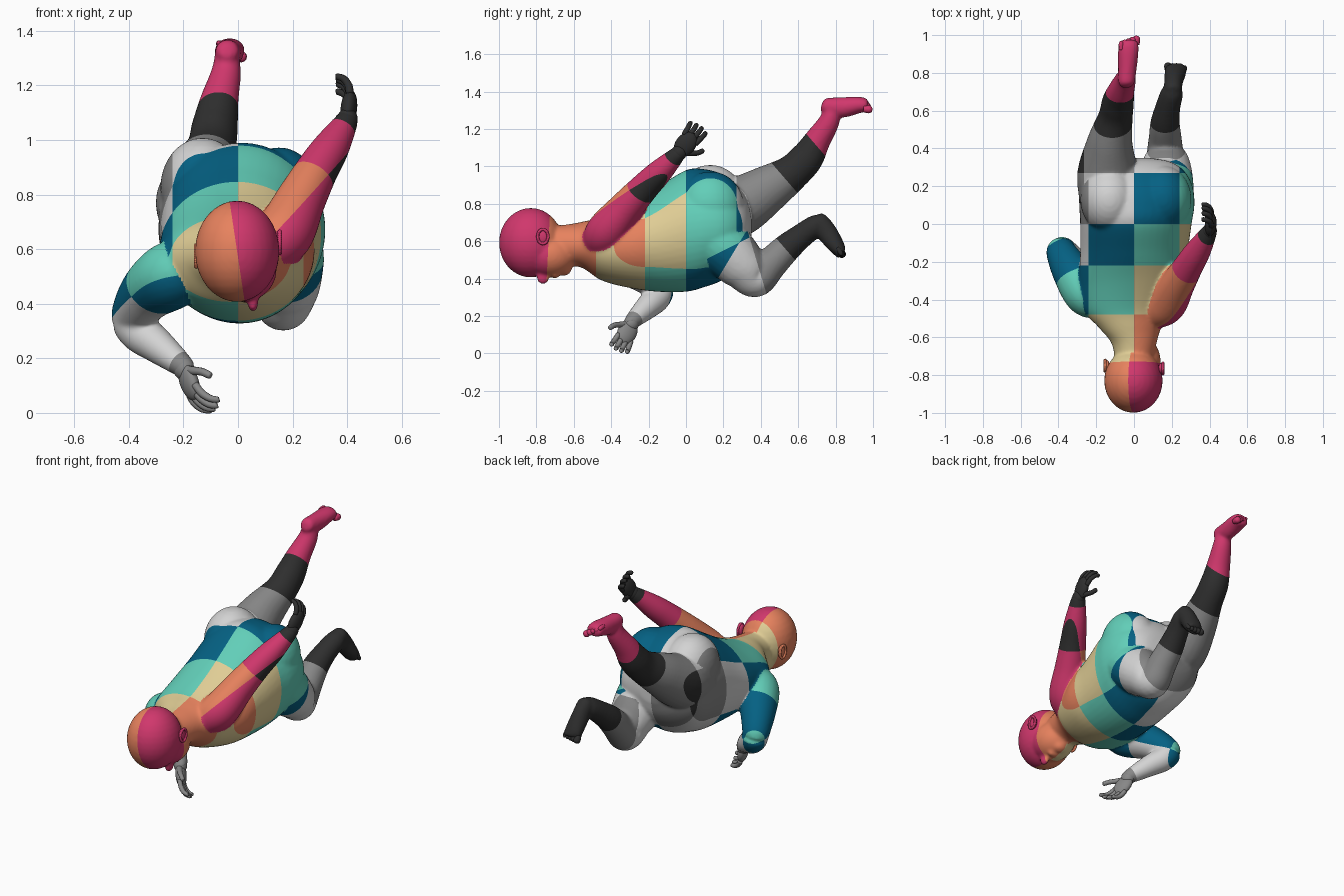
import bpy, bmesh
from math import pi, sin, cos
from mathutils import Vector, Matrix
from mathutils.bvhtree import BVHTree

if "Cube" in bpy.data.objects:
    bpy.data.objects.remove(bpy.data.objects["Cube"])

# Eight colours, used as a repeating sequence over the body
PALETTE = [("pink", "CF3A6C"), ("orange", "E8825F"), ("sand", "DFCC94"), ("teal", "62CDB7"),
           ("blue", "0D6182"), ("light grey", "D2D2D2"), ("grey", "868686"), ("charcoal", "323232")]


def linear(h):
    return [(int(h[i:i + 2], 16) / 255) ** 2.2 for i in (0, 2, 4)] + [1]


MATS = []
for label, code in PALETTE:
    m = bpy.data.materials.new(label)
    m.diffuse_color = linear(code)
    m.use_nodes = True
    m.node_tree.nodes["Principled BSDF"].inputs["Base Color"].default_value = m.diffuse_color
    MATS.append(m)


def loft(bm, rows, part=0, axis=None, seg=24, sub=8):
    """Smooth tube through rows of (x, y, z, radius across, radius up)."""
    P = [Vector(r if len(r) == 5 else (*r, r[3])) for r in rows]
    P = [P[0] * 2 - P[1]] + P + [P[-1] * 2 - P[-2]]
    path = []
    for i in range(1, len(P) - 2):
        a, b, c, d = P[i - 1:i + 3]
        for k in range(sub):
            t = k / sub
            path.append(0.5 * (2 * b + (c - a) * t + (2 * a - 5 * b + 4 * c - d) * t * t
                               + (3 * b - a - 3 * c + d) * t ** 3))
    path.append(P[-2])
    rings = []
    for i, p in enumerate(path):
        t = axis or (path[min(i + 1, len(path) - 1)] - path[max(i - 1, 0)]).to_3d()
        t = Vector(t).normalized()
        u = t.cross(Vector((0, 0, 1))).normalized()
        v = u.cross(t)
        c = Vector(p[:3])
        rings.append([bm.verts.new(c + u * (p[3] * cos(2 * pi * k / seg)) + v * (p[4] * sin(2 * pi * k / seg)))
                      for k in range(seg)])
    faces = [bm.faces.new(rings[0][::-1]), bm.faces.new(rings[-1])]
    for r, s in zip(rings, rings[1:]):
        faces += [bm.faces.new((r[k], r[(k + 1) % seg], s[(k + 1) % seg], s[k])) for k in range(seg)]
    for f in faces:
        f.material_index = part
    bmesh.ops.recalc_face_normals(bm, faces=faces)


def blob(bm, co, size, part=0, rot=None, seg=32):
    """Ellipsoid."""
    mat = Matrix.Translation(co) @ (rot or Matrix()) @ Matrix.Diagonal((*size, 1))
    res = bmesh.ops.create_uvsphere(bm, u_segments=seg, v_segments=seg // 2, radius=1, matrix=mat)
    for f in {f for v in res["verts"] for f in v.link_faces}:
        f.material_index = part


def make(name, bm, mats):
    me = bpy.data.meshes.new(name)
    for m in mats:
        me.materials.append(m)
    bm.to_mesh(me)
    bm.free()
    me.shade_smooth()
    ob = bpy.data.objects.new(name, me)
    bpy.context.collection.objects.link(ob)
    return ob


TORSO, HEAD, R_ARM, L_ARM, R_LEG, L_LEG = range(6)
bm = bmesh.new()

# Torso with neck and buttocks
loft(bm, [(0, -.72, .58, .10, .10), (0, -.63, .58, .12, .11), (-.02, -.55, .58, .165, .125),
          (-.03, -.45, .56, .24, .17), (-.01, -.3, .575, .28, .225), (0, -.15, .61, .285, .28),
          (.01, 0, .655, .295, .325), (.015, .1, .67, .305, .315), (.01, .2, .675, .30, .28),
          (0, .28, .68, .265, .21), (0, .33, .68, .19, .13), (0, .35, .68, .08, .05)],
     TORSO, axis=(0, 1, 0), seg=48)
blob(bm, (-.13, .13, .825), (.155, .18, .183), TORSO)
blob(bm, (.15, .13, .785), (.155, .18, .188), TORSO)

# Head: skull, jaw, nose, lips
blob(bm, (-.003, -.83, .592), (.155, .17, .186), HEAD)
blob(bm, (.02, -.73, .525), (.122, .145, .118), HEAD)
blob(bm, (.055, -.765, .405), (.02, .035, .036), HEAD)
blob(bm, (.04, -.70, .418), (.04, .022, .018), HEAD)
blob(bm, (.03, -.655, .455), (.05, .045, .04), HEAD)

# Arms
loft(bm, [(-.18, -.40, .53, .11), (-.25, -.36, .50, .125), (-.33, -.25, .44, .105), (-.385, -.15, .355, .08),
          (-.365, -.155, .30, .075), (-.30, -.205, .25, .066), (-.20, -.29, .17, .042),
          (-.185, -.30, .155, .03)], R_ARM)
loft(bm, [(.10, -.46, .60, .10), (.17, -.42, .66, .108), (.23, -.32, .78, .092), (.29, -.22, .89, .078),
          (.34, -.14, .97, .068), (.40, -.04, 1.07, .042), (.41, -.025, 1.085, .03)], L_ARM)

# Legs and feet
loft(bm, [(-.14, .12, .74, .15), (-.14, .27, .78, .16), (-.128, .43, .875, .122, .13),
          (-.098, .565, .965, .092, .098), (-.085, .645, 1.045, .085, .09), (-.07, .70, 1.135, .072),
          (-.045, .765, 1.24, .056), (-.04, .78, 1.31, .045)], R_LEG)
loft(bm, [(-.04, .725, 1.33, .02), (-.04, .745, 1.325, .042), (-.035, .83, 1.315, .05, .055),
          (-.03, .92, 1.328, .055, .045), (-.03, .965, 1.328, .05, .035), (-.03, .975, 1.328, .02)], R_LEG)
loft(bm, [(.16, .12, .63, .15), (.165, .22, .55, .15), (.17, .31, .46, .13), (.165, .375, .40, .1),
          (.165, .45, .475, .088), (.165, .535, .56, .078), (.18, .62, .63, .066), (.20, .69, .68, .06),
          (.205, .715, .69, .05)], L_LEG)
loft(bm, [(.205, .695, .735, .02), (.205, .71, .715, .045), (.21, .755, .645, .05, .055),
          (.22, .81, .565, .058, .042), (.22, .825, .535, .05, .03), (.22, .83, .53, .02)], L_LEG)

# Fuse the parts into one skin, remembering which part each spot came from
bm.faces.ensure_lookup_table()
tree = BVHTree.FromBMesh(bm)
ids = [f.material_index for f in bm.faces]
body = make("body", bm, MATS)
rm = body.modifiers.new("fuse", 'REMESH')
rm.mode = 'VOXEL'
rm.voxel_size = .0085
sm = body.modifiers.new("soften", 'SMOOTH')
sm.factor = .5
sm.iterations = 12
deps = bpy.context.evaluated_depsgraph_get()
skin = bpy.data.meshes.new_from_object(body.evaluated_get(deps))

# Colour rules: first colour, then planes (point, normal, step) that each advance the sequence
X, Y = (-1, 0, 0), (0, 1, 0)
SHIN, ARM = (0, .75, .65), (.45, .55, .7)
RULES = {
    TORSO: (-1, [((x, 0, 0), X, 1) for x in (.24, 0, -.24)]
            + [((0, y, 0), Y, 1) for y in (-.73, -.48, -.22, 0, .27)]),
    HEAD: (0, [((-.03, 0, .77), (-1, 0, -.15), 1), ((0, -.735, .6), (0, 1, -.05), 1)]),
    R_ARM: (3, [((-.35, -.33, .43), (-.3, .8, -.45), 1), ((-.38, -.15, .35), (.1, -.35, -.9), 1),
                ((-.22, -.275, .185), (.7, -.5, -.55), 1), ((-.395, -.11, .30), (-.45, .85, -.25), -1)]),
    L_ARM: (1, [((.27, -.25, .87), ARM, -1), ((.385, -.07, 1.04), ARM, -1),
                ((.32, -.216, .866), (.7, .035, -.68), -1)]),
    R_LEG: (5, [((-.265, 0, 0), X, 1), ((0, .27, 0), Y, 1), ((-.1, .525, .94), SHIN, 1),
                ((-.08, .685, 1.125), SHIN, 1)]),
    L_LEG: (4, [((0, .17, .4), (0, 1, -.6), 1), ((.17, .4, .42), (0, 1, .3), 1),
                ((.17, .535, .555), SHIN, 1), ((0, .1, .5), (0, -.5, 1), -1)]),
}

bm = bmesh.new()
bm.from_mesh(skin)
for f in bm.faces:
    f.material_index = ids[tree.find_nearest(f.calc_center_median())[2]]
    f.smooth = True
for part, (first, cuts) in RULES.items():
    for co, no, step in cuts:
        co, no = Vector(co), Vector(no).normalized()
        near = [f for f in bm.faces if f.material_index == part
                and abs((f.verts[0].co - co).dot(no)) < .03]
        if near:
            geom = near + list({e for f in near for e in f.edges}) + list({v for f in near for v in f.verts})
            bmesh.ops.bisect_plane(bm, geom=geom, dist=1e-5, plane_co=co, plane_no=no)
for f in bm.faces:
    first, cuts = RULES[f.material_index]
    c = f.calc_center_median()
    f.material_index = (first + sum(s for co, no, s in cuts if (c - Vector(co)).dot(Vector(no)) > 0)) % 8
bpy.data.objects.remove(body)
body = make("body", bm, MATS)


# Hands: palm, four curled fingers, thumb
def hand(name, wrist, fwd, wide, curl, mat):
    w, f, s, c = Vector(wrist), Vector(fwd).normalized(), Vector(wide).normalized(), Vector(curl)
    rot = Matrix((s, f, s.cross(f))).transposed().to_4x4()
    bm = bmesh.new()
    blob(bm, w + f * .06, (.054, .075, .03), rot=rot)
    blob(bm, w + f * .005, (.042, .045, .038), rot=rot)

    def finger(pts, r):
        loft(bm, [(*p, q) for p, q in zip(pts, (r, r, r * .9, r * .8, r * .25))], seg=10, sub=4)
    for i in range(4):
        b = w + f * .095 + s * ((i - 1.5) * .026)
        spread = s * ((i - 1.5) * .006)
        k = (.85, 1, 1.05, .95)[i]
        finger([b, b + f * .04 * k + c * .008 + spread * .5, b + f * .07 * k + c * .028 + spread,
                b + f * .08 * k + c * .054 + spread, b + f * .08 * k + c * .06 + spread], .0145)
    finger([w + f * .02 + s * .02, w + f * .045 + s * .055 + c * .01, w + f * .065 + s * .08 + c * .025,
            w + f * .09 + s * .095 + c * .04, w + f * .094 + s * .097 + c * .043], .016)
    make(name, bm, [mat])


hand("left_hand", (.40, -.04, 1.07), (.1, .6, .75), (0, .75, -.62), (-1, 0, .1), MATS[7])
hand("right_hand", (-.20, -.29, .165), (.35, -.4, -.85), (.25, -.8, .45), (1, 0, .1), MATS[6])


# Toes: a row from big toe to little toe
def toes(name, big, little, fwd, mat):
    a, b, f = Vector(big), Vector(little), Vector(fwd)
    bm = bmesh.new()
    for i in range(5):
        p, r = a.lerp(b, i / 4), .021 - .002 * i
        loft(bm, [(*(p - f * .03), r * .8), (*p, r), (*(p + f * .014), r * .7), (*(p + f * .019), r * .2)],
             seg=12, sub=4)
    make(name, bm, [mat])


toes("right_toes", (.012, .978, 1.305), (-.068, .95, 1.352), (0, 1, -.05), MATS[0])
toes("left_toes", (.18, .835, .53), (.268, .825, .54), (.05, .5, -.85), MATS[7])


# Ears: bowl with a raised rim
def ear(name, co, side, mat):
    bm = bmesh.new()
    blob(bm, co, (.014, .03, .04), seg=16)
    c = Vector(co) + Vector((side * .01, 0, 0))
    for a in [2 * pi * k / 36 for k in range(36)]:
        blob(bm, c + Vector((0, .028 * cos(a), .038 * sin(a))), (.009, .009, .009), seg=8)
    make(name, bm, [mat])


ear("left_ear", (.143, -.765, .625), 1, MATS[0])
ear("right_ear", (-.143, -.75, .575), -1, MATS[1])
